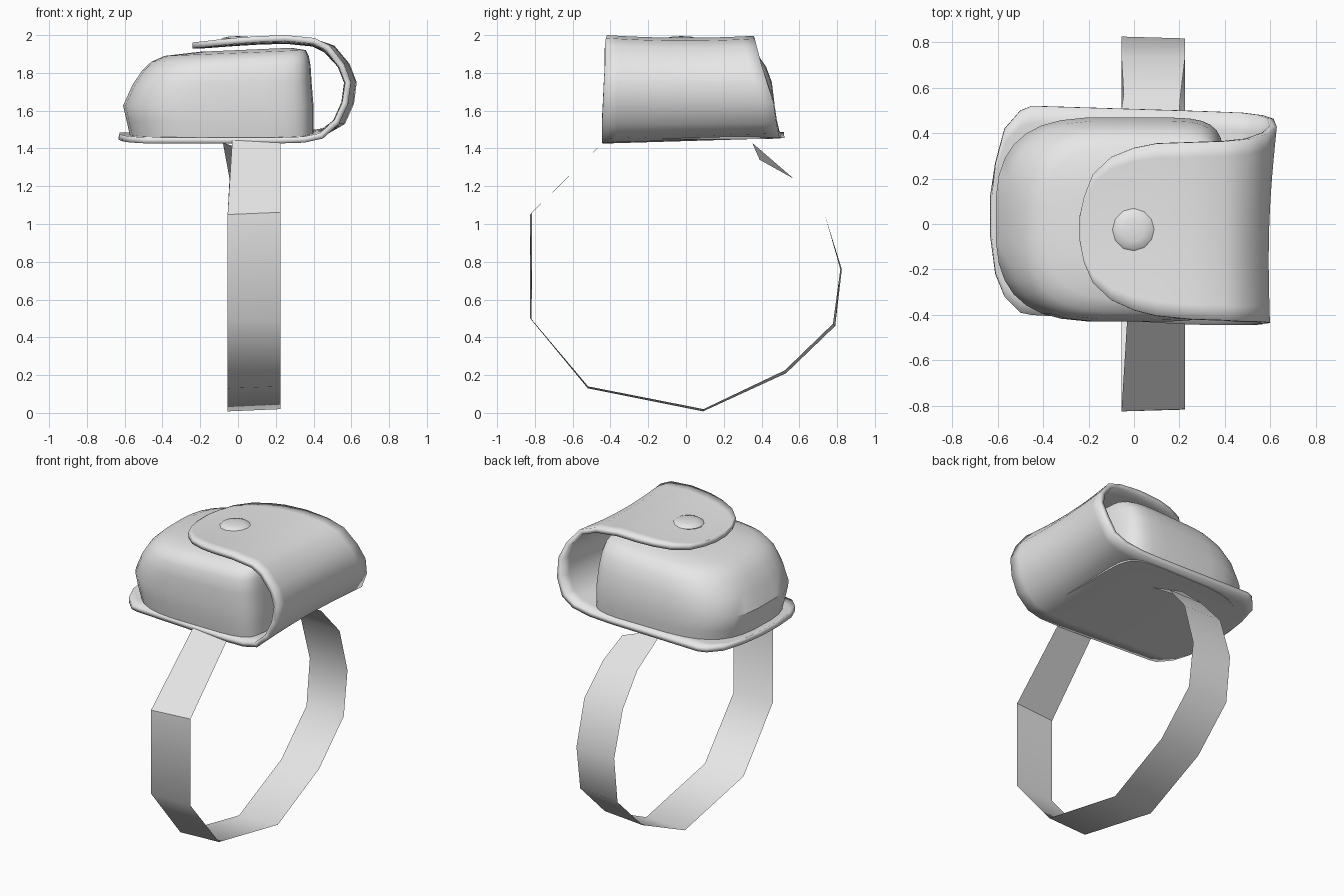
import bpy, bmesh, math

if "Cube" in bpy.data.objects:
    bpy.data.objects.remove(bpy.data.objects["Cube"])

grey = bpy.data.materials.new("light_grey")
grey.diffuse_color = (0.8, 0.8, 0.8, 1)
grey.use_nodes = True
grey.node_tree.nodes["Principled BSDF"].inputs["Base Color"].default_value = grey.diffuse_color


def loft(name, rows, closed=False, cap=False, angle=35):
    """Skin a list of equally long point rows."""
    bm = bmesh.new()
    vs = [[bm.verts.new(p) for p in row] for row in rows]
    n = len(rows[0])
    for a, b in zip(vs, vs[1:]):
        for i in range(n if closed else n - 1):
            j = (i + 1) % n
            bm.faces.new((a[i], a[j], b[j], b[i]))
    if cap:
        bm.faces.new(vs[0][::-1])
        bm.faces.new(vs[-1])
    bmesh.ops.recalc_face_normals(bm, faces=bm.faces)
    me = bpy.data.meshes.new(name)
    bm.to_mesh(me)
    bm.free()
    me.materials.append(grey)
    ob = bpy.data.objects.new(name, me)
    bpy.context.collection.objects.link(ob)
    bpy.ops.object.select_all(action='DESELECT')
    ob.select_set(True)
    bpy.context.view_layer.objects.active = ob
    bpy.ops.object.shade_smooth_by_angle(angle=math.radians(angle))
    return ob


# Wrist strap: thin, slightly skewed band with a twisted loose end
path = [(-0.42, 1.45), (-0.825, 1.05), (-0.825, 0.50), (-0.52, 0.13), (0.09, 0.008),
        (0.53, 0.21), (0.79, 0.46), (0.825, 0.76), (0.735, 1.05)]
skew = [(0, 0), (.01, .012), (.008, -.005), (.002, .01), (.003, .012),
        (-.007, .015), (-.012, .012), (-.008, 0), (0, 0)]
rows = [[(-0.055, y, z), (0.225, y + dy, z + dz)] for (y, z), (dy, dz) in zip(path, skew)]
rows[0][0] = (-0.03, -0.42, 1.45)
rows += [[(-0.045, 0.57, 1.24), (0.205, 0.57, 1.24)],
         [(-0.08, 0.35, 1.43), (0.19, 0.39, 1.34)]]
loft("strap", rows, angle=42)

# Base and flap: one sheet that curls round the right side; x, z, front y, back y
sheet = [(-.63, 1.465, -.05, .12), (-.61, 1.46, -.22, .27), (-.57, 1.457, -.32, .42),
         (-.50, 1.455, -.39, .50), (-.45, 1.455, -.40, .52), (.20, 1.455, -.44, .50),
         (.35, 1.46, -.445, .495), (.47, 1.48, -.445, .49), (.55, 1.54, -.445, .48),
         (.595, 1.64, -.44, .465), (.61, 1.75, -.435, .43), (.575, 1.84, -.43, .40),
         (.50, 1.92, -.43, .375), (.40, 1.955, -.425, .365), (.25, 1.970, -.42, .36),
         (.10, 1.965, -.405, .355), (0, 1.959, -.38, .335), (-.10, 1.952, -.335, .295),
         (-.18, 1.946, -.26, .22), (-.22, 1.945, -.17, .12), (-.24, 1.945, -.07, .03)]
rows = []
for x, z, y0, y1 in sheet:
    row = []
    for i in range(13):
        t = i / 12
        y = y0 + (y1 - y0) * t
        px = x
        if x > 0.45:                       # leaning, slightly dented curl
            px += 0.035 * (y - 0.35) - 0.018 * math.sin(math.pi * t)
        pz = z + (0.03 * y if z < 1.5 else 0.08 * y * y if z > 1.9 else 0)
        row.append((px, y, pz))
    rows.append(row)
wrap = loft("base_and_flap", rows)
mod = wrap.modifiers.new("thickness", 'SOLIDIFY')
mod.thickness = 0.032
mod.offset = 0

# Pouch body: stacked rounded rectangles; z, left, right, front, back
levels = [(1.45, -.57, .40, -.41, .46), (1.54, -.59, .40, -.425, .47),
          (1.63, -.61, .40, -.43, .47), (1.75, -.56, .39, -.43, .455),
          (1.83, -.51, .385, -.42, .425), (1.88, -.46, .375, -.39, .39),
          (1.91, -.39, .36, -.33, .34), (1.925, -.20, .28, -.2, .22)]


def rounded(z, x0, x1, y0, y1, n=32):
    pts = []
    for i in range(n):
        a = 2 * math.pi * (i + 0.5) / n
        c, s = math.cos(a), math.sin(a)
        e = 0.3 if c > 0 else 0.68         # squarer toward the opening
        x = (x0 + x1) / 2 + (x1 - x0) / 2 * math.copysign(abs(c) ** e, c)
        y = (y0 + y1) / 2 + (y1 - y0) / 2 * math.copysign(abs(s) ** e, s)
        lift = 0.04 * (x - 0.1) * max(0, (z - 1.6) / 0.3)
        pts.append((x, y, z + lift))
    return pts


loft("pouch_body", [rounded(*lv) for lv in levels], closed=True, cap=True)

# Snap button: low dome on the flap
rings = [(0.085, 1.955), (0.095, 1.974), (0.085, 1.984), (0.05, 1.992), (0.012, 1.994)]
loft("snap_button", [[(r * math.cos(a * math.pi / 6), -0.025 + r * math.sin(a * math.pi / 6), z)
                      for a in range(12)] for r, z in rings], closed=True, cap=True)
